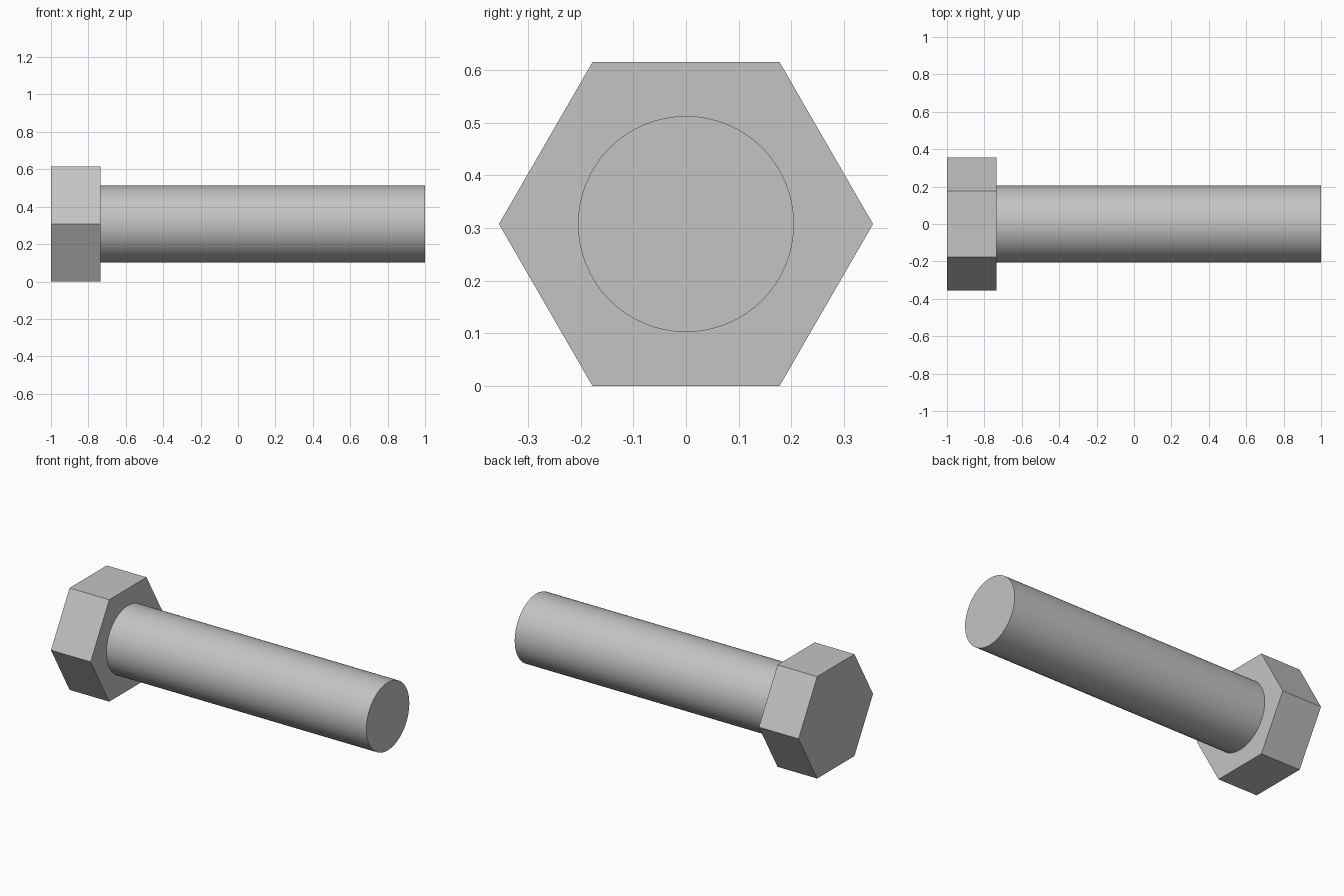
import bpy
import math

# Remove the default cube
cube = bpy.data.objects.get("Cube")
if cube:
    bpy.data.objects.remove(cube, do_unlink=True)

# Material
COLOUR = (0.55, 0.55, 0.55, 1.0)
steel = bpy.data.materials.new("grey_steel")
steel.use_nodes = True
steel.diffuse_color = COLOUR
steel.node_tree.nodes["Principled BSDF"].inputs["Base Color"].default_value = COLOUR

HEAD_RADIUS = 0.355
AXIS_HEIGHT = HEAD_RADIUS * math.cos(math.pi / 6)
HEAD_END = -0.735


def rod(name, sides, radius, x_start, x_end):
    """Prism lying along x, with two corners on the y axis."""
    bpy.ops.mesh.primitive_cylinder_add(
        vertices=sides, radius=radius, depth=x_end - x_start,
        location=((x_start + x_end) / 2, 0, AXIS_HEIGHT),
        rotation=(0, math.pi / 2, 0))
    obj = bpy.context.object
    obj.name = name
    obj.data.materials.append(steel)
    return obj


# Hexagonal head
rod("hex_head", 6, HEAD_RADIUS, -1, HEAD_END)

# Round shank, set slightly into the head
rod("shank", 64, 0.205, HEAD_END - 0.02, 1)
bpy.ops.object.shade_smooth_by_angle(angle=math.radians(30))
